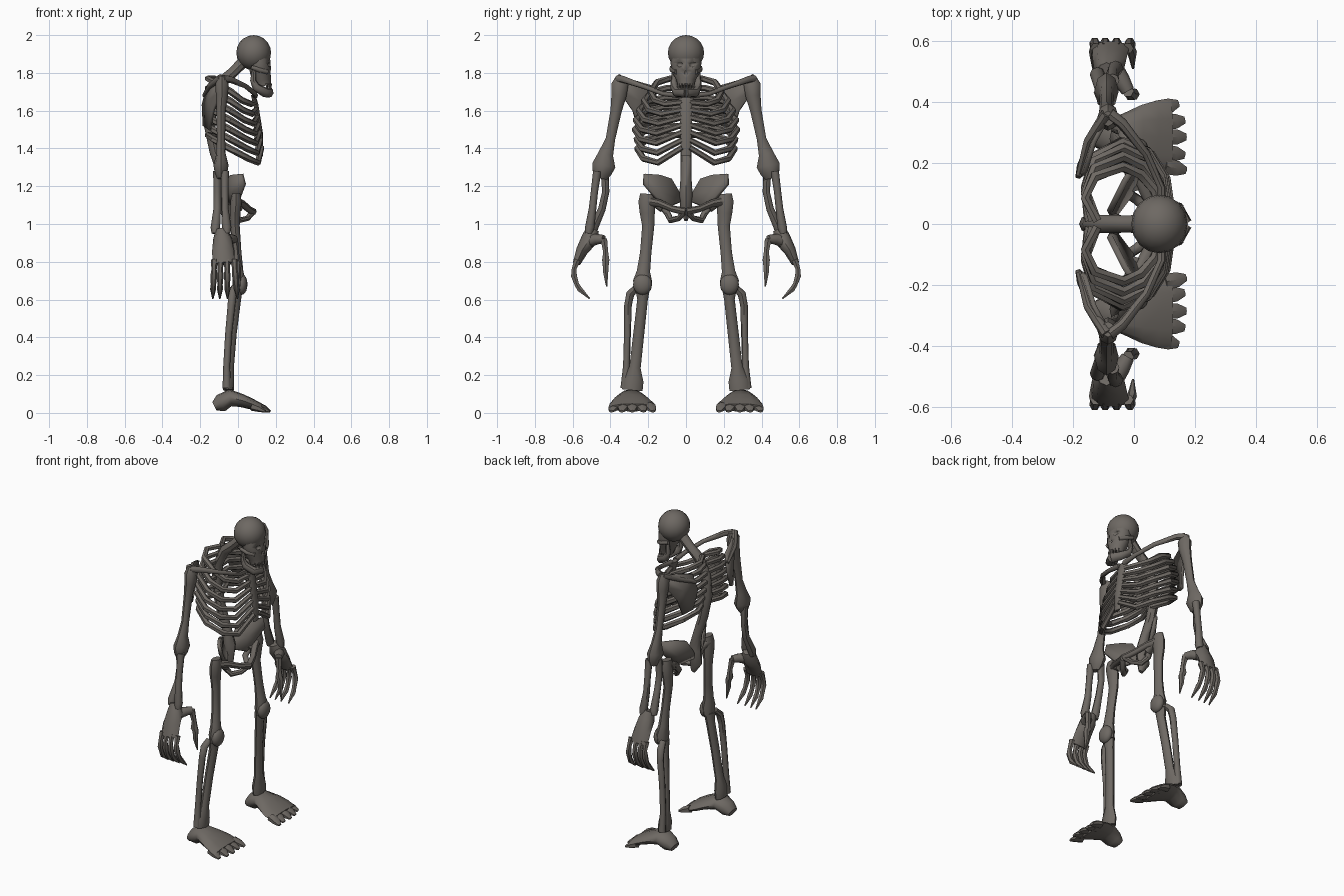
import bpy
import bmesh
import math
from mathutils import Vector

default_cube = bpy.data.objects.get("Cube")
if default_cube:
    bpy.data.objects.remove(default_cube, do_unlink=True)

CM = 0.01
AXIS_X, AXIS_Z = Vector((1, 0, 0)), Vector((0, 0, 1))
DIAGONAL = Vector((1, 1, 1))
parts = []

bone = bpy.data.materials.new("dark bone")
bone.use_nodes = True
bone_colour = (0.155, 0.14, 0.125, 1)
bone.diffuse_color = bone_colour
shader = next(n for n in bone.node_tree.nodes if n.type == "BSDF_PRINCIPLED")
shader.inputs["Base Color"].default_value = bone_colour
shader.inputs["Roughness"].default_value = 0.8


def finish(name, bm, mirrored):
    """Turn the bmesh into a named object, optionally mirrored across the body."""
    bmesh.ops.recalc_face_normals(bm, faces=bm.faces)
    mesh = bpy.data.meshes.new(name)
    bm.to_mesh(mesh)
    bm.free()
    mesh.materials.append(bone)
    obj = bpy.data.objects.new(name, mesh)
    bpy.context.collection.objects.link(obj)
    if mirrored:
        mirror = obj.modifiers.new("mirror", "MIRROR")
        mirror.use_axis = (False, True, False)
        mirror.use_mirror_merge = False
    parts.append(obj)
    return obj


def add_tube(bm, path, up=AXIS_X, sides=8):
    """Loft elliptical rings along a path of (x, y, z, radius, cross radius)."""
    centres = [Vector(p[:3]) * CM for p in path]
    rings = []
    for i, p in enumerate(path):
        before, after = centres[max(i - 1, 0)], centres[min(i + 1, len(path) - 1)]
        tangent = (after - before).normalized()
        u = (up - tangent * up.dot(tangent)).normalized()
        v = tangent.cross(u)
        ring = []
        for k in range(sides):
            angle = math.tau * k / sides
            offset = u * math.cos(angle) * p[3] + v * math.sin(angle) * p[-1]
            ring.append(bm.verts.new(centres[i] + offset * CM))
        rings.append(ring)
    for lower, upper in zip(rings, rings[1:]):
        for k in range(sides):
            n = (k + 1) % sides
            bm.faces.new((lower[k], lower[n], upper[n], upper[k]))
    bm.faces.new(rings[0])
    bm.faces.new(rings[-1])


def tubes(name, paths, up=AXIS_X, sides=8, mirrored=True):
    bm = bmesh.new()
    for path in paths:
        add_tube(bm, path, up, sides)
    return finish(name, bm, mirrored)


def ellipsoid(name, centre, radii, mirrored=False):
    bm = bmesh.new()
    bmesh.ops.create_uvsphere(bm, u_segments=16, v_segments=10, radius=CM)
    bmesh.ops.scale(bm, vec=radii, verts=bm.verts)
    bmesh.ops.translate(bm, vec=Vector(centre) * CM, verts=bm.verts)
    return finish(name, bm, mirrored)


def plate(name, outline, bulge, thickness):
    """A thin bone blade whose middle is pushed out by the bulge vector."""
    bm = bmesh.new()
    face = bm.faces.new([bm.verts.new(Vector(p) * CM) for p in outline])
    middle = bmesh.ops.poke(bm, faces=[face])["verts"][0]
    middle.co += Vector(bulge) * CM
    obj = finish(name, bm, True)
    solid = obj.modifiers.new("thickness", "SOLIDIFY")
    solid.thickness, solid.offset = thickness * CM, 0
    return obj


# Skull: cranium and face with shallow sockets cut from both
cranium = ellipsoid("cranium", (8.3, 0, 190.7), (9.2, 9.6, 9.3))
face = tubes("face", [[(11, 0, 190, 5.5, 7.5), (11.3, 0, 185, 6, 8.2), (12, 0, 180, 5.5, 7.2),
                       (12.8, 0, 176, 4.7, 5), (13.5, 0, 173, 4, 4.5)]], sides=12, mirrored=False)
eye_cutter = ellipsoid("eye_socket_cutter", (18.2, 3.6, 184.5), (2.8, 2.2, 1.6), True)
nose_cutter = ellipsoid("nose_cutter", (18.4, 0, 180), (1.8, 1, 1.7))
for cutter in (eye_cutter, nose_cutter):
    cutter.hide_render = True
    cutter.display_type = "WIRE"
    for target in (cranium, face):
        cut = target.modifiers.new("socket", "BOOLEAN")
        cut.operation, cut.object, cut.solver = "DIFFERENCE", cutter, "EXACT"
tubes("cheekbone", [[(7, 7.6, 183, 1), (11.5, 7.4, 181.5, 1.3), (15.5, 5, 180.5, 1.3)]], up=AXIS_Z)
tubes("jaw", [[(8.5, 6.3, 182, 1), (8, 6.5, 176, 1.6), (9.5, 6.3, 172.5, 2.2),
               (14, 4.8, 169.8, 2.6), (16.3, 0, 169.6, 2.8)]], up=DIAGONAL)
tooth_rows = []
for y in (0.8, 2.4, 3.8):
    x = 17.3 - y * y * 0.14
    tooth_rows.append([(x, y, 174.5, 0.8), (x, y, 171.8, 0.5)])
    tooth_rows.append([(x, y, 171, 0.8), (x, y, 173, 0.5)])
tubes("teeth", tooth_rows, sides=5)

# Spine and breastbone
tubes("spine", [[(3, 0, 186, 3), (-3, 0, 180, 2.8), (-9, 0, 175, 3), (-14, 0, 165, 3),
                 (-15, 0, 152, 3), (-12, 0, 138, 3), (-8, 0, 126, 2.8), (-6, 0, 116, 3.5, 4),
                 (-7, 0, 108, 3, 4), (-5, 0, 102, 1, 1.5)]], up=Vector((0, 1, 0)), mirrored=False)
tubes("breastbone", [[(8, 0, 168.5, 1.2, 4.5), (9.5, 0, 163, 1.3, 3.3),
                      (12, 0, 148, 1.2, 3), (12.5, 0, 136, 0.8, 2.6)]], mirrored=False)

# Ribs: each slopes down from the spine round the side, then rises to the breastbone
RIBS = 7
ribs = []
for i in range(RIBS):
    t = i / (RIBS - 1)
    wide = 16 + 11 * math.sin(math.pi * min(t + 0.12, 1) * 0.66)
    back = 177 - 30 * t
    front = 164.5 - 24 * t
    tip = 9 + 3.5 * t
    low = front - 1 - 7 * t
    drop = back - low
    ribs.append([
        (-12 - 3 * math.sin(math.pi * t), 1, back, 1.6),
        (-16, wide * 0.45, back, 1.6),
        (-13, wide * 0.82, back - drop * 0.15, 1.8),
        (-4, wide, back - drop * 0.5, 1.8),
        (tip - 7, wide * 0.88, back - drop * 0.85, 1.8),
        (tip - 2, wide * 0.58, low, 1.7),
        (tip, 2, front, 1.5)])
tubes("ribs", ribs, up=AXIS_Z, sides=6)

# Shoulder girdle
tubes("collarbone", [[(9, 2, 168, 1.6), (9, 12, 169, 1.3), (4, 23, 173, 1.3),
                      (-4, 33, 176.5, 1.8), (-8, 36, 177, 2)]], up=AXIS_Z)
plate("shoulder_blade", [(-8, 36, 177), (-13, 27, 176), (-16, 17, 173), (-18.5, 15, 163),
                         (-18, 19, 152), (-15, 25, 150), (-13, 28, 160), (-9, 35, 170)],
      bulge=(-1.5, 0, 0), thickness=1.5)
tubes("blade_ridge", [[(-18, 16, 168, 1), (-15, 27, 173, 1.5), (-9, 36, 177.5, 2)]], up=AXIS_Z)

# Arms
tubes("upper_arm", [[(-8.5, 34.5, 178, 2, 2.5), (-8.5, 35, 174, 3.5, 4.5), (-8.5, 35.5, 168, 3.2, 4),
                     (-9, 37, 160, 2.4, 3), (-9, 40, 145, 2.2, 2.5), (-9, 42.5, 137, 2.5, 4),
                     (-9, 43.5, 131, 4, 6.2), (-9, 44.5, 127, 3.3, 5), (-9, 45, 124, 2, 3)]])
for name, x, bow in (("inner_forearm", -11, -1), ("outer_forearm", -7, 1)):
    tubes(name, [[(x, 45 + bow * 2, 128, 2.2), (x, 45.5 + bow * 3, 117, 1.9),
                  (x, 47 + bow * 2.5, 108, 2), (x + bow, 50 + bow, 98, 2.5),
                  (x + bow, 50.5 + bow, 95, 2)]])

# Hands: broad palm, four curled fingers and a thumb
tubes("palm", [[(-9, 49.5, 97, 3, 3.5), (-8.2, 51, 92, 5, 4.5), (-8, 55, 86, 5.7, 3.2),
                (-7.5, 58, 79, 6, 2)]])
tubes("thumb_base", [[(-7, 51, 91, 3.5), (-4, 47, 92, 2.8), (-2, 43.5, 92, 2.2)]], up=AXIS_Z)
tubes("thumb", [[(-2, 43.5, 92, 2), (-1, 42.5, 85, 1.5), (-1, 42.5, 81, 2.2), (0, 42.5, 79, 1.9),
                 (0, 42.5, 74, 1.5), (1, 42, 67, 0.4)]], sides=6)
fingers = []
for x, spread in ((-12.5, -1), (-9.3, -0.4), (-5.8, 0.3), (-2, 2)):
    knuckles = ((57.5, 81, 1.9), (59.3, 76, 1.4), (59.3, 72.5, 1.8), (57.8, 68, 1.4),
                (56.3, 65.5, 1.6), (51, 60.5, 0.4))
    fingers.append([(x + spread * i / len(knuckles), y, z, r)
                    for i, (y, z, r) in enumerate(knuckles)])
tubes("fingers", fingers, sides=6)

# Pelvis: flared wings, front arch and lower loop
plate("pelvis_wing", [(-7, 2, 112), (-8, 4, 117), (-6, 8, 124), (-3, 14, 126), (2, 22, 126.5),
                      (3.5, 22, 121), (1, 16, 114), (-1, 10, 109)],
      bulge=(-1, 1, -2), thickness=2)
tubes("pelvis_arch", [[(-1, 20, 112, 2.5), (2, 14, 111, 2), (5.5, 7, 108, 1.8),
                       (8, 0, 106.5, 2)]], up=AXIS_Z)
tubes("pelvis_loop", [[(-1, 14, 111, 2), (-2, 10, 106, 1.8), (1, 8, 102, 1.7),
                       (5, 4, 103, 1.5), (7.5, 1, 106, 1.6)]], up=DIAGONAL)

# Legs
tubes("thigh", [[(-1, 20.5, 116, 2.2, 3.7), (-1, 20.7, 112, 3, 4.5), (-1.5, 20.5, 106, 2.8, 4),
                 (-1.5, 20, 99, 2.4, 3.2), (-0.5, 21.3, 85, 2.3, 3), (0, 22.5, 75, 2.8, 3.5),
                 (0.5, 23, 70, 3.5, 5), (0, 23, 65, 2.8, 4.5)]])
tubes("thigh_neck", [[(-1, 20, 112, 3), (-0.5, 16, 111, 2.4), (0, 12, 109, 3)]], up=AXIS_Z)
ellipsoid("kneecap", (2, 23, 68), (3, 5, 5.5), True)
tubes("shin", [[(-0.5, 23, 66, 3, 4), (-1, 23, 60, 2.6, 2.8), (-3, 25, 42, 2.3, 2.9),
                (-4.5, 27, 24, 2.3, 3), (-5, 28, 17, 3, 5.5), (-5, 28.5, 12, 2.8, 5.5)]])
tubes("calf_bone", [[(-2, 26, 66.5, 1.8), (-3, 29.5, 63, 2.2), (-3.5, 30.7, 57, 2), (-5, 31, 42, 1.8),
                     (-6, 31.5, 25, 1.8), (-6, 32.5, 13, 2.2)]])

# Feet: heel to ball, with a fan of stubby toes
tubes("foot", [[(-12.5, 29, 3.5, 2.5, 4), (-9, 29, 5.2, 4.8, 5.5), (-4, 29, 8, 4.5, 7),
                (2, 29, 6.5, 3.5, 10), (7, 28.5, 4.7, 2.9, 12), (12, 28.5, 2.8, 2.2, 12.2)]],
      up=AXIS_Z, sides=12)
toes = []
for y, tip_y, tip_x in ((19, 17.5, 17), (23.5, 22.5, 16.5), (28.5, 28.5, 17), (33.2, 34, 16.5), (37.8, 39.5, 14.5)):
    toes.append([(tip_x - 7, y, 3.5, 2.4, 3), (tip_x - 3, (y + tip_y) / 2, 2.2, 1.8, 2.8),
                 (tip_x, tip_y, 0.8, 0.7, 1.3)])
tubes("toes", toes, up=AXIS_Z, sides=6)

# Soft shading with crisp edges
bpy.ops.object.select_all(action="DESELECT")
for obj in parts:
    obj.select_set(True)
bpy.context.view_layer.objects.active = parts[0]
bpy.ops.object.shade_smooth_by_angle(angle=math.radians(45))
